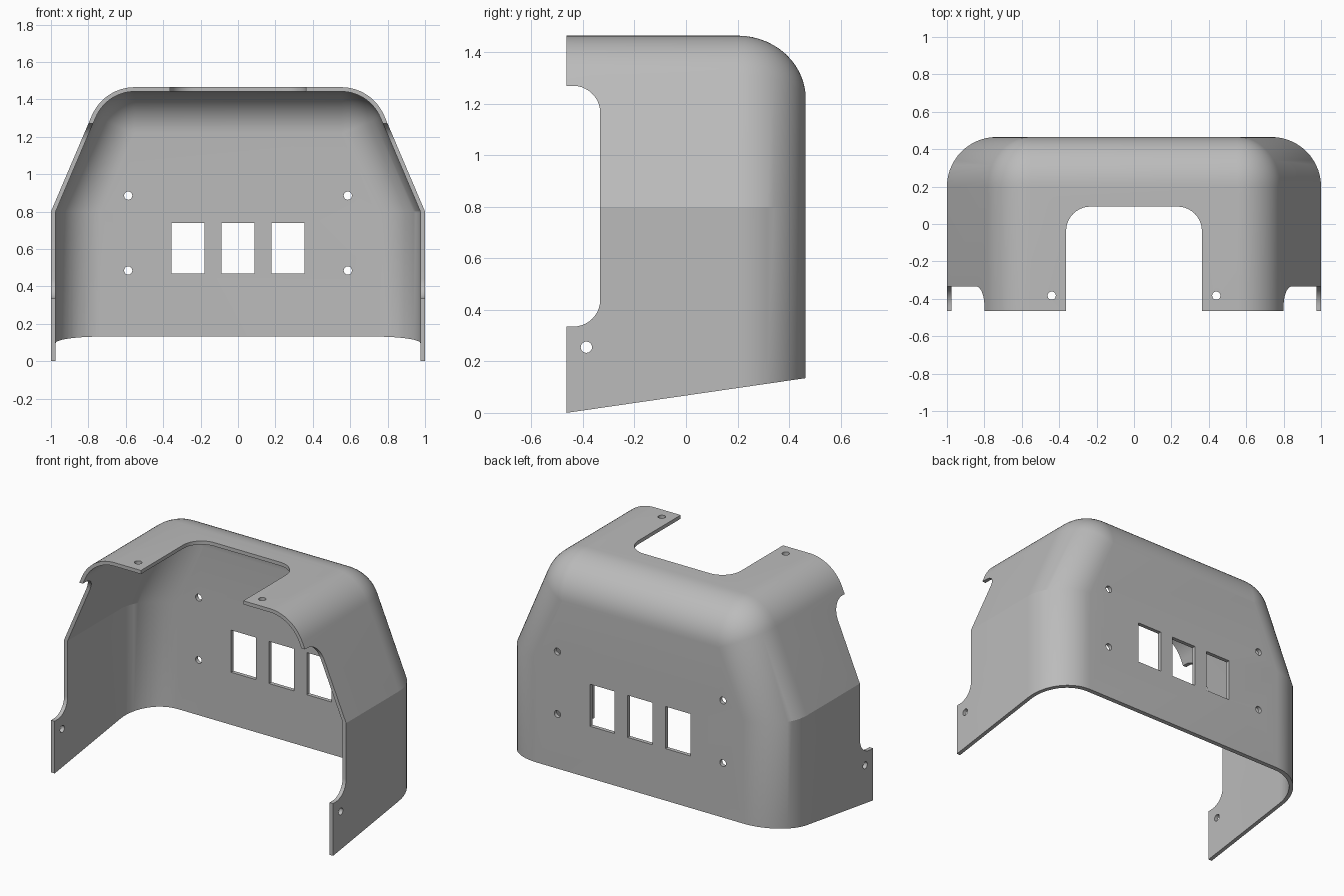
import bpy, bmesh
from math import sin, cos, pi, atan2

if "Cube" in bpy.data.objects:
    bpy.data.objects.remove(bpy.data.objects["Cube"])

FRONT, BACK, TOP = -0.465, 0.465, 1.465
WALL, BEND, ARC = 0.025, 0.265, 0.25
CREASE_Z = 0.8
LEAN = atan2(0.2, 0.47)
STEPS = 14

grey = bpy.data.materials.new("sheet metal grey")
grey.use_nodes = True
grey.diffuse_color = (0.5, 0.5, 0.5, 1)
grey.node_tree.nodes["Principled BSDF"].inputs["Base Color"].default_value = (0.5, 0.5, 0.5, 1)


def add_object(name, bm):
    bmesh.ops.recalc_face_normals(bm, faces=bm.faces)
    mesh = bpy.data.meshes.new(name)
    bm.to_mesh(mesh)
    bm.free()
    obj = bpy.data.objects.new(name, mesh)
    bpy.context.collection.objects.link(obj)
    return obj


def section(inset, floor):
    """Half-hood outline in x, z, mirrored to a full outline."""
    cz = TOP - ARC
    cx = 1 - (ARC + sin(LEAN) * (cz - CREASE_Z)) / cos(LEAN)
    r = ARC * (1 - inset / (BEND + 0.005))
    half = [(1 - inset, floor), (1 - inset, CREASE_Z)]
    for i in range(STEPS + 1):
        a = LEAN + (pi / 2 - LEAN) * i / STEPS
        half.append((cx + r * cos(a), cz + r * sin(a)))
    return half + [(-x, z) for x, z in reversed(half)]


def hood_solid(name, wall, front, floor_at):
    """Loft the outline backwards and roll it in around the back edge."""
    r = BEND - wall
    rows = [(front, wall)]
    for k in range(STEPS + 1):
        a = pi / 2 * k / STEPS
        rows.append((BACK - BEND + r * sin(a), wall + r * (1 - cos(a))))
    bm = bmesh.new()
    rings = [[bm.verts.new((x, y, z)) for x, z in section(d, floor_at(y))]
             for y, d in rows]
    for a, b in zip(rings, rings[1:]):
        for i in range(len(a)):
            j = (i + 1) % len(a)
            bm.faces.new((a[i], a[j], b[j], b[i]))
    bm.faces.new(rings[0])
    bm.faces.new(rings[-1])
    return add_object(name, bm)


def prism(name, points, axis, lo, hi):
    """Extrude a 2D outline along x, y or z."""
    place = {"x": lambda u, v, w: (w, u, v),
             "y": lambda u, v, w: (u, w, v),
             "z": lambda u, v, w: (u, v, w)}[axis]
    bm = bmesh.new()
    ends = [[bm.verts.new(place(u, v, w)) for u, v in points] for w in (lo, hi)]
    n = len(points)
    for i in range(n):
        j = (i + 1) % n
        bm.faces.new((ends[0][i], ends[0][j], ends[1][j], ends[1][i]))
    bm.faces.new(ends[0])
    bm.faces.new(ends[1])
    return add_object(name, bm)


def arc(u, v, r, start, sweep=pi / 2, n=10):
    return [(u + r * cos(start + sweep * i / n), v + r * sin(start + sweep * i / n))
            for i in range(n + 1)]


def hole(u, v):
    return arc(u, v, 0.022, 0, 2 * pi, 20)[:-1]


# Outer hood with a sloping bottom edge, and the hollow inside it
hood = hood_solid("hood_shell", 0, FRONT, lambda y: 0.135 * (y - FRONT) / (BACK - FRONT))
hood.data.materials.append(grey)
cutters = [hood_solid("hollow_cutter", WALL, -0.6, lambda y: -0.2)]

# Rounded notches in the side edges and in the roof
side = [(-0.6, 0.335)] + arc(-0.438, 0.44, 0.105, -pi / 2) \
    + arc(-0.438, 1.165, 0.105, 0) + [(-0.6, 1.27)]
cutters.append(prism("side_notch_cutter", side, "x", -1.2, 1.2))
roof = [(0.363, -0.6)] + arc(0.233, -0.037, 0.13, 0) \
    + arc(-0.233, -0.037, 0.13, pi / 2) + [(-0.363, -0.6)]
cutters.append(prism("roof_notch_cutter", roof, "z", 1.3, 1.6))

# Three windows in the back
for x in (-0.268, 0, 0.268):
    w, lo, hi = 0.088, 0.468, 0.738
    frame = [(x - w, lo), (x + w, lo), (x + w, hi), (x - w, hi)]
    cutters.append(prism("window_cutter", frame, "y", 0.3, 0.6))

# Screw holes in the back, roof tabs and side tabs
for s in (-1, 1):
    for z in (0.485, 0.885):
        cutters.append(prism("back_hole_cutter", hole(s * 0.587, z), "y", 0.3, 0.6))
    cutters.append(prism("roof_hole_cutter", hole(s * 0.44, -0.383), "z", 1.3, 1.6))
cutters.append(prism("side_hole_cutter", hole(-0.387, 0.255), "x", -1.2, 1.2))

bpy.context.view_layer.objects.active = hood
for cutter in cutters:
    cutter.hide_render = True
    mod = hood.modifiers.new("cut", "BOOLEAN")
    mod.operation = "DIFFERENCE"
    mod.solver = "EXACT"
    mod.object = cutter
    bpy.ops.object.modifier_apply(modifier=mod.name)
for cutter in cutters:
    bpy.data.objects.remove(cutter)

# Smooth bends, crisp sheet edges
bpy.ops.object.select_all(action="DESELECT")
hood.select_set(True)
bpy.ops.object.shade_smooth_by_angle(angle=0.35)
